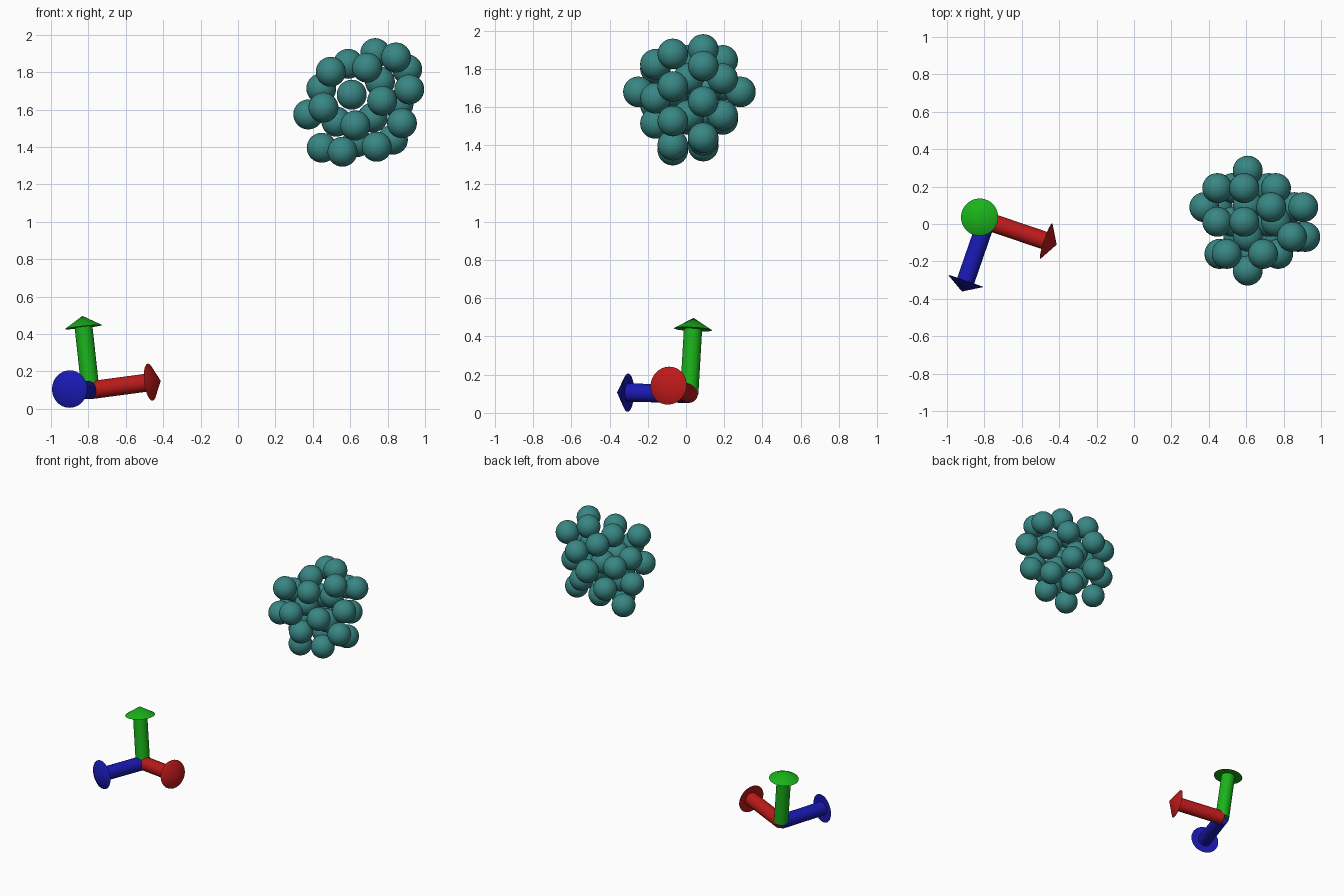
import bpy
from math import sin, cos, radians
from mathutils import Vector

if "Cube" in bpy.data.objects:
    bpy.data.objects.remove(bpy.data.objects["Cube"])


def material(name, rgb):
    m = bpy.data.materials.new(name)
    m.diffuse_color = (*rgb, 1)
    m.use_nodes = True
    m.node_tree.nodes["Principled BSDF"].inputs["Base Color"].default_value = m.diffuse_color
    return m


def finish(name, mat):
    ob = bpy.context.object
    ob.name = name
    ob.data.materials.append(mat)
    bpy.ops.object.shade_smooth_by_angle(angle=radians(40))
    return ob


# Axis marker: three tilted arrows sharing one corner
ORIGIN = Vector((-0.789, 0.017, 0.10))
SHAFT, TIP = 0.34, 0.40


def arrow(name, direction, rgb):
    d = Vector(direction).normalized()
    rot = d.to_track_quat('Z', 'Y').to_euler()
    mat = material(name, rgb)
    bpy.ops.mesh.primitive_cylinder_add(vertices=32, radius=0.048, depth=SHAFT,
                                        location=ORIGIN + d * SHAFT / 2, rotation=rot)
    finish(name + "_shaft", mat)
    bpy.ops.mesh.primitive_cone_add(vertices=32, radius1=0.1, radius2=0, depth=TIP - SHAFT,
                                    location=ORIGIN + d * (SHAFT + TIP) / 2, rotation=rot)
    finish(name + "_head", mat)


arrow("red_arrow", (0.375, -0.127, 0.05), (0.5, 0.01, 0.01))
arrow("green_arrow", (-0.043, 0.023, 0.396), (0.01, 0.45, 0.01))
arrow("blue_arrow", (-0.131, -0.379, 0.007), (0.01, 0.01, 0.45))

# Ball cluster: five-fold rings stacked along y, plus a partial outer shell
CENTRE = Vector((0.608, 0.018, 1.68))
teal = material("teal", (0.04, 0.24, 0.23))
bpy.ops.mesh.primitive_uv_sphere_add(segments=32, ring_count=16, radius=0.08, location=CENTRE)
first = finish("ball", teal)
ball_mesh = first.data
bpy.data.objects.remove(first)


def ball(name, y, radius=0, angle=0):
    ob = bpy.data.objects.new(name, ball_mesh)
    a = radians(angle)
    ob.location = CENTRE + Vector((radius * cos(a), y, radius * sin(a)))
    bpy.context.collection.objects.link(ob)


# Balls on the axis
for y in (-0.267, -0.085, 0.083, 0.267):
    ball("axis_ball", y)

# Three pentagon rings, the front one staggered
for y, start in ((-0.178, 60.5), (-0.006, 24.5), (0.174, 24.5)):
    for i in range(5):
        ball("ring_ball", y, 0.166, start + 72 * i)

# Outer shell, rear: alternating near and far balls
for i in range(7):
    ball("rear_shell_ball", 0.072, 0.255 if i % 2 == 0 else 0.326, 60.5 - 36 * i)

# Outer shell, front
for i in range(5):
    ball("front_shell_ball", -0.087, 0.309, 40 - 34.8 * i)
